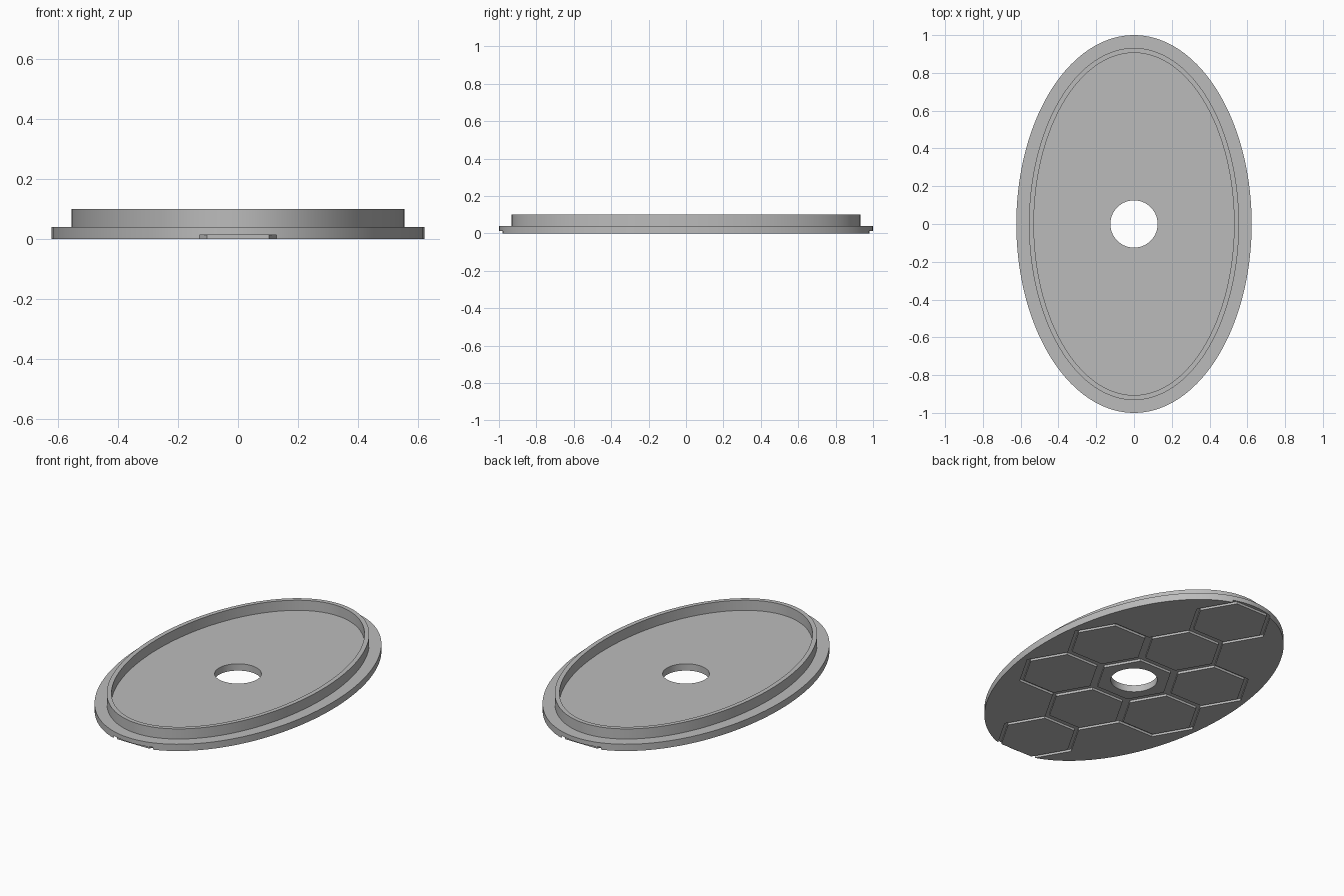
import bpy, bmesh, math
from mathutils import Vector

if "Cube" in bpy.data.objects:
    bpy.data.objects.remove(bpy.data.objects["Cube"])

SEGMENTS = 144
PITCH = 0.4            # spacing of the hexagon tiles
GROOVE_DEPTH = 0.0135
TAU = math.tau

grey = bpy.data.materials.new("plain grey")
grey.use_nodes = True
colour = (0.5, 0.5, 0.5, 1)
grey.diffuse_color = colour
grey.node_tree.nodes["Principled BSDF"].inputs["Base Color"].default_value = colour


def loft_closed(name, rings, segments):
    """Join (radius x, radius y, z) rings into a closed, ring-shaped solid."""
    bm = bmesh.new()
    loops = [[bm.verts.new((rx * math.cos(TAU * i / segments),
                            ry * math.sin(TAU * i / segments), z))
              for i in range(segments)] for rx, ry, z in rings]
    for k, low in enumerate(loops):
        high = loops[(k + 1) % len(loops)]
        for i in range(segments):
            j = (i + 1) % segments
            bm.faces.new((low[i], low[j], high[j], high[i]))
    bmesh.ops.recalc_face_normals(bm, faces=bm.faces)
    mesh = bpy.data.meshes.new(name)
    bm.to_mesh(mesh)
    bm.free()
    obj = bpy.data.objects.new(name, mesh)
    mesh.materials.append(grey)
    bpy.context.collection.objects.link(obj)
    return obj


# Oval plate with a raised rim and a round centre hole
HOLE, FLOOR, TOP = 0.125, 0.04, 0.1
plate = loft_closed("oval_plate", [
    (HOLE, HOLE, 0),
    (0.623, 1, 0),
    (0.623, 1, FLOOR),
    (0.556, 0.932, FLOOR),
    (0.556, 0.932, TOP),
    (0.53, 0.906, TOP),
    (0.53, 0.906, FLOOR),
    (HOLE, HOLE, FLOOR),
], SEGMENTS)

# Hexagon groove positions: centre, six neighbours, one at each end
centres = [Vector((0, 0, 0))]
for i in range(6):
    a = math.radians(30 + 60 * i)
    centres.append(Vector((math.cos(a), math.sin(a), 0)) * PITCH)
centres += [Vector((0, s * 2 * PITCH, 0)) for s in (-1, 1)]

# Cut each hexagon groove into the underside
bpy.context.view_layer.objects.active = plate
outer = (PITCH / 2 + 0.0005) / math.cos(math.pi / 6)
inner = (PITCH / 2 - 0.02) / math.cos(math.pi / 6)
for centre in centres:
    cutter = loft_closed("groove_cutter", [
        (inner, inner, -0.05), (outer, outer, -0.05),
        (outer, outer, GROOVE_DEPTH), (inner, inner, GROOVE_DEPTH)], 6)
    cutter.location = centre
    cutter.hide_render = True
    bpy.context.view_layer.update()
    mod = plate.modifiers.new("groove", 'BOOLEAN')
    mod.operation = 'DIFFERENCE'
    mod.solver = 'EXACT'
    mod.object = cutter
    bpy.ops.object.modifier_apply(modifier=mod.name)
    bpy.data.objects.remove(cutter)

# Smooth oval walls with crisp edges
bpy.ops.object.select_all(action='DESELECT')
plate.select_set(True)
bpy.ops.object.shade_smooth_by_angle(angle=math.radians(30))
